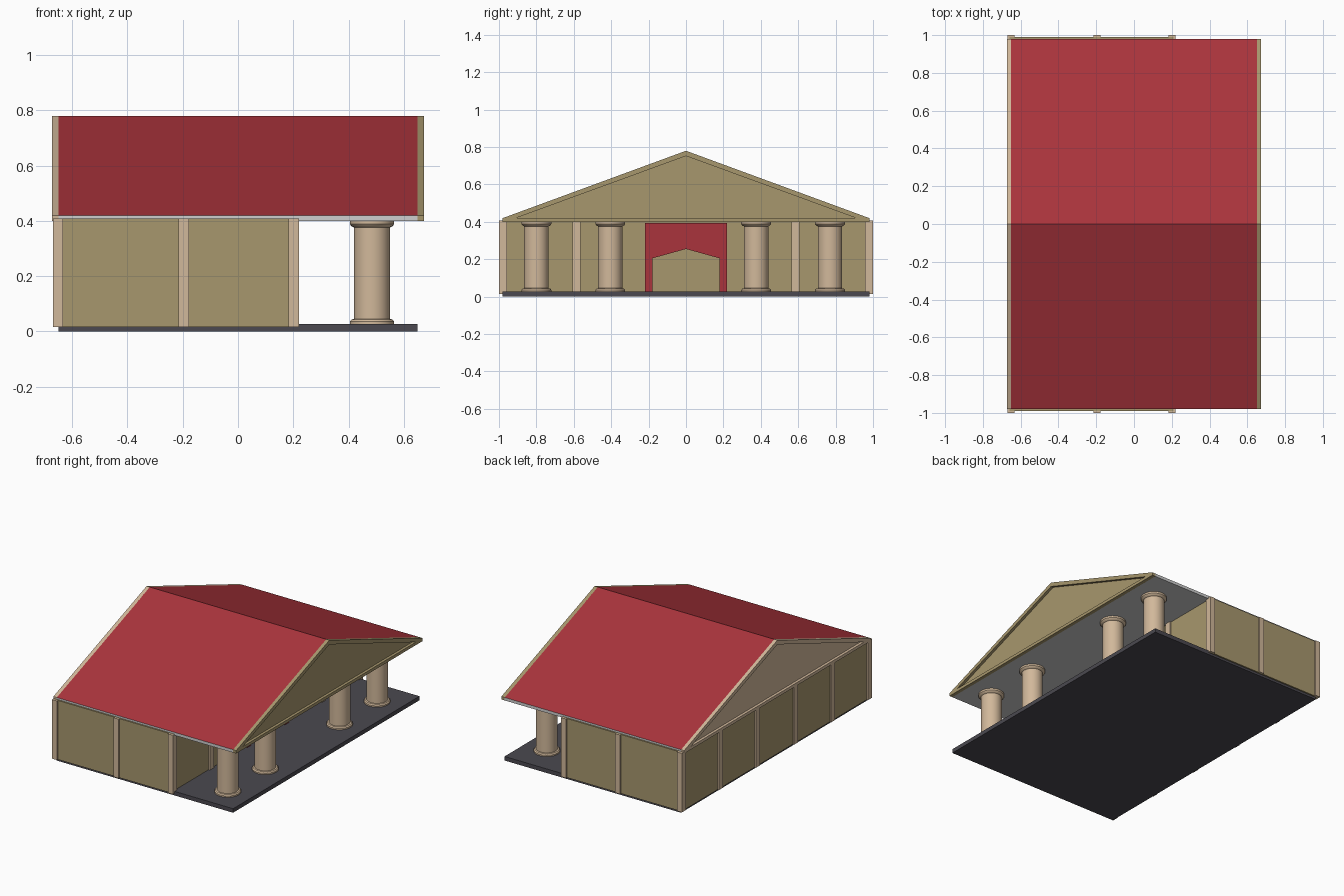
import bpy, bmesh, math

cube = bpy.data.objects.get("Cube")
if cube:
    bpy.data.objects.remove(cube, do_unlink=True)


def material(name, r, g, b):
    m = bpy.data.materials.new(name)
    m.use_nodes = True
    m.diffuse_color = (r, g, b, 1)
    m.node_tree.nodes["Principled BSDF"].inputs["Base Color"].default_value = (r, g, b, 1)
    return m


RED = material("roof red", 0.40, 0.034, 0.045)
OLIVE = material("olive plaster", 0.39, 0.31, 0.155)
BEIGE = material("pale stone", 0.64, 0.48, 0.325)
DARK = material("dark slate", 0.07, 0.066, 0.08)
GREY = material("light grey", 0.62, 0.62, 0.62)


def finish(name, bm, mat):
    bmesh.ops.recalc_face_normals(bm, faces=bm.faces)
    mesh = bpy.data.meshes.new(name)
    bm.to_mesh(mesh)
    bm.free()
    mesh.materials.append(mat)
    ob = bpy.data.objects.new(name, mesh)
    bpy.context.collection.objects.link(ob)
    return ob


def prism(name, outline, x0, x1, mat):
    """Extrude a (y, z) outline along x."""
    bm = bmesh.new()
    face = bm.faces.new([bm.verts.new((x0, y, z)) for y, z in outline])
    ext = bmesh.ops.extrude_face_region(bm, geom=[face])
    moved = [v for v in ext["geom"] if isinstance(v, bmesh.types.BMVert)]
    bmesh.ops.translate(bm, verts=moved, vec=(x1 - x0, 0, 0))
    return finish(name, bm, mat)


def box(name, x0, x1, y0, y1, z0, z1, mat):
    return prism(name, [(y0, z0), (y1, z0), (y1, z1), (y0, z1)], x0, x1, mat)


def lathe(name, profile, x, y, mat, sides=32):
    """Spin a (radius, z) profile around a vertical axis."""
    bm = bmesh.new()
    verts = [bm.verts.new((x + r, y, z)) for r, z in profile]
    edges = [bm.edges.new(pair) for pair in zip(verts, verts[1:])]
    bmesh.ops.spin(bm, geom=verts + edges, cent=(x, y, 0), axis=(0, 0, 1),
                   angle=2 * math.pi, steps=sides)
    bmesh.ops.remove_doubles(bm, verts=bm.verts, dist=0.0001)
    ob = finish(name, bm, mat)
    bpy.ops.object.select_all(action="DESELECT")
    bpy.context.view_layer.objects.active = ob
    ob.select_set(True)
    bpy.ops.object.shade_smooth_by_angle(angle=math.radians(30))


# Floor, ceiling and roof
box("floor_slab", -0.65, 0.65, -0.98, 0.98, 0, 0.027, DARK)
box("ceiling_slab", -0.65, 0.65, -0.98, 0.98, 0.40, 0.42, GREY)
prism("roof", [(-0.98, 0.42), (0.98, 0.42), (0, 0.78)], -0.65, 0.65, RED)

# Gable ends: a recessed panel inside a raised triangular frame
for end, s, mat in (("front", 1, OLIVE), ("back", -1, BEIGE)):
    inner, panel, outer = 0.648 * s, 0.655 * s, 0.673 * s
    prism(end + "_gable_panel", [(-0.92, 0.418), (0.92, 0.418), (0, 0.755)],
          inner, panel, mat)
    box(end + "_gable_beam", inner, outer, -0.98, 0.98, 0.40, 0.42, mat)
    for side, t in (("left", 1), ("right", -1)):
        prism(f"{end}_{side}_rake",
              [(0.98 * t, 0.42), (0, 0.78), (0, 0.752), (0.91 * t, 0.42)],
              inner, outer, mat)

# Side and back walls
for side, t in (("left", 1), ("right", -1)):
    box(side + "_wall", -0.66, 0.21, 0.96 * t, 0.99 * t, 0.015, 0.408, OLIVE)
    box(side + "_front_wall", 0.18, 0.21, 0.22 * t, 0.98 * t, 0.015, 0.405, OLIVE)
box("back_wall", -0.66, -0.63, -0.98, 0.98, 0.015, 0.405, OLIVE)

# Doorway bay with a pointed opening
prism("doorway", [(-0.22, 0.02), (-0.18, 0.02), (-0.18, 0.205), (0, 0.255),
                  (0.18, 0.205), (0.18, 0.02), (0.22, 0.02), (0.22, 0.395),
                  (-0.22, 0.395)], 0.18, 0.22, RED)
box("doorway_lintel", 0.18, 0.21, -0.22, 0.22, 0.394, 0.405, OLIVE)

# Pilasters on the side walls, then on the front and back walls
for side, t in (("left", 1), ("right", -1)):
    for i, x in enumerate((-0.67, -0.215, 0.183)):
        box(f"{side}_pilaster_{i}", x, x + 0.037, 0.957 * t, t, 0.015, 0.408, BEIGE)
    box(side + "_front_pilaster", 0.183, 0.22, 0.565 * t, 0.608 * t, 0.015, 0.405, BEIGE)
    for i, y in enumerate((0.2, 0.59)):
        box(f"{side}_back_pilaster_{i}", -0.67, -0.635, (y - 0.02) * t,
            (y + 0.02) * t, 0.015, 0.405, BEIGE)

# Portico columns
COLUMN = [(0, 0.026), (0.08, 0.026), (0.08, 0.036), (0.074, 0.043), (0.065, 0.045),
          (0.065, 0.376), (0.074, 0.38), (0.08, 0.388), (0.08, 0.40), (0, 0.40)]
for i, y in enumerate((-0.8, -0.405, 0.375, 0.77)):
    lathe(f"column_{i}", COLUMN, 0.485, y, BEIGE)
